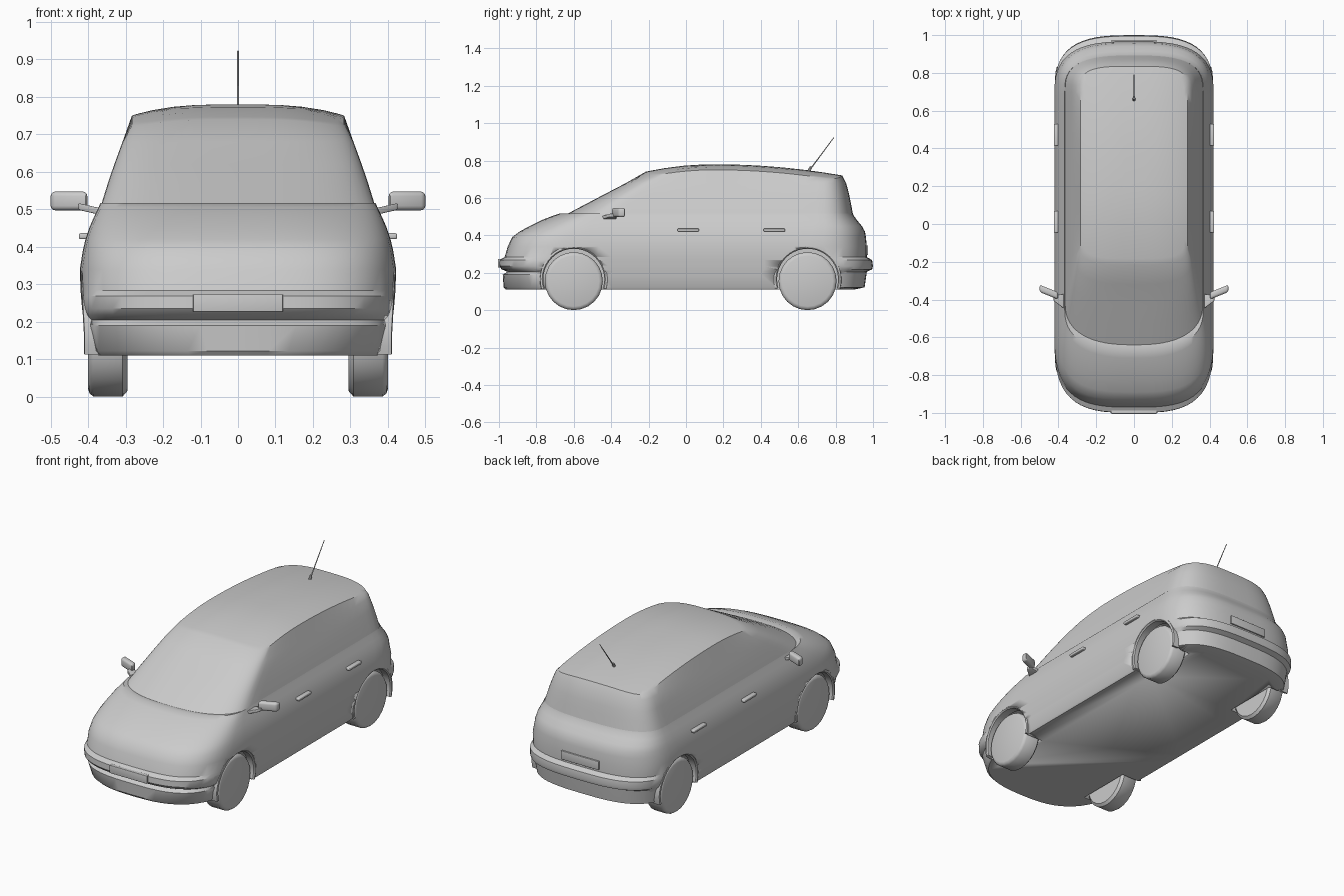
import bpy, bmesh
from math import sin, cos, pi, radians
from mathutils import Vector

if "Cube" in bpy.data.objects:
    bpy.data.objects.remove(bpy.data.objects["Cube"])


def finish(bm, name, angle=35):
    bmesh.ops.recalc_face_normals(bm, faces=bm.faces[:])
    me = bpy.data.meshes.new(name)
    bm.to_mesh(me)
    bm.free()
    ob = bpy.data.objects.new(name, me)
    bpy.context.collection.objects.link(ob)
    smooth(ob, angle)
    return ob


def smooth(ob, angle=35):
    bpy.ops.object.select_all(action='DESELECT')
    ob.select_set(True)
    bpy.context.view_layer.objects.active = ob
    bpy.ops.object.shade_smooth_by_angle(angle=radians(angle))


def loft(bm, rings):
    vr = [[bm.verts.new(p) for p in r] for r in rings]
    n = len(vr[0])
    for a, b in zip(vr, vr[1:]):
        for i in range(n):
            j = (i + 1) % n
            bm.faces.new((a[i], a[j], b[j], b[i]))
    bm.faces.new(vr[0])
    bm.faces.new(vr[-1])


def lathe_x(name, cy, cz, profile, seg):
    # stack of circles along x, profile = (x, radius)
    bm = bmesh.new()
    loft(bm, [[(x, cy + r * cos(2 * pi * k / seg), cz + r * sin(2 * pi * k / seg))
               for k in range(seg)] for x, r in profile])
    return finish(bm, name, 40)


def box(name, centre, size, bevel, shape=None):
    bm = bmesh.new()
    bmesh.ops.create_cube(bm, size=1)
    for v in bm.verts:
        v.co = Vector([m + s * c for m, s, c in zip(centre, size, v.co)])
        if shape:
            shape(v.co)
    bmesh.ops.bevel(bm, geom=bm.edges[:], offset=bevel, segments=3, affect='EDGES', profile=.5)
    return finish(bm, name)


def rod(name, a, b, r, r2):
    bm = bmesh.new()
    d = Vector(b) - Vector(a)
    bmesh.ops.create_cone(bm, cap_ends=True, segments=8, radius1=r, radius2=r2, depth=d.length)
    q = d.to_track_quat('Z', 'Y')
    for v in bm.verts:
        v.co = q @ v.co + (Vector(a) + Vector(b)) / 2
    return finish(bm, name)


def ramp(z, lo, hi):
    return min(max((z - lo) / (hi - lo), 0), 1)


# Body: stacked horizontal outlines with rounded front and rear corners
def outline(yf, yr, w, df, dr, nf, nr):
    half = []
    for k in range(15):
        t = pi / 2 * k / 14
        half.append((w * sin(t) ** (2 / nf), yf + df * (1 - cos(t) ** (2 / nf))))
    for k in range(1, 14):
        half.append((w, yf + df + (yr - dr - yf - df) * k / 14))
    for k in range(15):
        t = pi / 2 * k / 14
        half.append((w * cos(t) ** (2 / nr), yr - dr * (1 - sin(t) ** (2 / nr))))
    half[0], half[-1] = (0, yf), (0, yr)
    return half + [(-x, y) for x, y in half[-2:0:-1]]


def level(z, yf, yr, w):
    hood, glass = ramp(z, .40, .51), ramp(z, .51, .68)
    round_front = 2.7 + .5 * ramp(z, .11, .21) - .7 * hood + .5 * glass
    pts = outline(yf, yr, w, .40 - .17 * hood - .08 * glass, .30 - .10 * hood - .04 * glass, round_front, 3)
    return [(x, y, z) for x, y in pts]


def roof_z(y):
    # crown of the roof: steeper fall to the windscreen than to the tail
    d = y - .15
    return .78 - (.3 * d * d if d < 0 else .128 * d * d)


# height, front y, rear y, half width
LEVELS = [
    (.11, -.965, .90, .395), (.122, -.975, .955, .402), (.19, -.98, .965, .41),
    (.205, -.955, .967, .412), (.218, -.985, .995, .414), (.235, -1, 1, .416),
    (.268, -.998, .995, .419), (.283, -.97, .967, .42), (.34, -.953, .967, .422),
    (.39, -.93, .962, .414), (.42, -.89, .957, .407), (.45, -.835, .94, .397),
    (.48, -.775, .915, .384), (.505, -.71, .897, .372), (.517, -.675, .892, .367),
    (.512, -.64, .893, .365), (.57, -.53, .882, .347), (.62, -.435, .872, .33),
    (.68, -.32, .856, .308)]
rings = [level(*p) for p in LEVELS]
edge = outline(-.215, .835, .283, .11, .13, 3.6, 3.6)
for s in (1, .94, .8, .6, .4, .2):
    ring = [(x * s, .3 + (y - .3) * s) for x, y in edge]
    rings.append([(x, y, roof_z(y) - .03 * abs(x / .283) ** 3) for x, y in ring])
bm = bmesh.new()
loft(bm, rings)
body = finish(bm, "car_body")

AXLES = (("front", -.6), ("rear", .65))
for side, tag in ((-1, "right"), (1, "left")):
    for end, wy in AXLES:
        # Wheel arch opening
        cut = lathe_x("arch_cutter", wy, .165, [(side * .285, .172), (side * .6, .172)], 40)
        cut.hide_render = True
        mod = body.modifiers.new("arch", 'BOOLEAN')
        mod.object, mod.operation, mod.solver = cut, 'DIFFERENCE', 'EXACT'
        bpy.context.view_layer.objects.active = body
        bpy.ops.object.modifier_apply(modifier=mod.name)
        bpy.data.objects.remove(cut)

        # Wheel
        tyre = ((.295, .14), (.308, .155), (.385, .155), (.396, .147), (.40, .135))
        lathe_x(f"{end}_{tag}_wheel", wy, .155, [(side * x, r) for x, r in tyre], 24)

        # Arch lip
        lip = []
        for k in range(25):
            a = radians(-17 + 214 * k / 24)
            up = max(sin(a), 0) * .01
            section = ((.37, .163), (.405 + up, .163), (.411 + up, .169), (.409 + up, .18), (.37, .182))
            lip.append([(side * x, wy + r * cos(a), .165 + r * sin(a)) for x, r in section])
        bm = bmesh.new()
        loft(bm, lip)
        finish(bm, f"{end}_{tag}_arch_lip")

    # Door handles
    for y in (.012, .472):
        box(f"{tag}_door_handle", (side * .41, y, .428), (.029, .115, .016), .005)

    # Mirror: swept housing on a tapered foot
    def sweep(c):
        c.y += (abs(c.x) - .40) * .4

    def taper(c):
        if abs(c.x) > .39:
            c.y = -.39 + (c.y + .41) * .35
            c.z += .016

    box(f"{tag}_mirror", (side * .451, -.381, .522), (.098, .038, .05), .012, sweep)
    box(f"{tag}_mirror_foot", (side * .39, -.415, .491), (.07, .09, .018), .003, taper)

# Licence plates
box("front_plate", (0, -.995, .25), (.24, .02, .046), .002)
box("rear_plate", (0, .962, .32), (.24, .024, .05), .002)

# Aerial
rod("aerial_base", (0, .655, .735), (0, .668, .768), .010, .006)
rod("aerial", (0, .662, .75), (0, .79, .922), .0035, .002)
